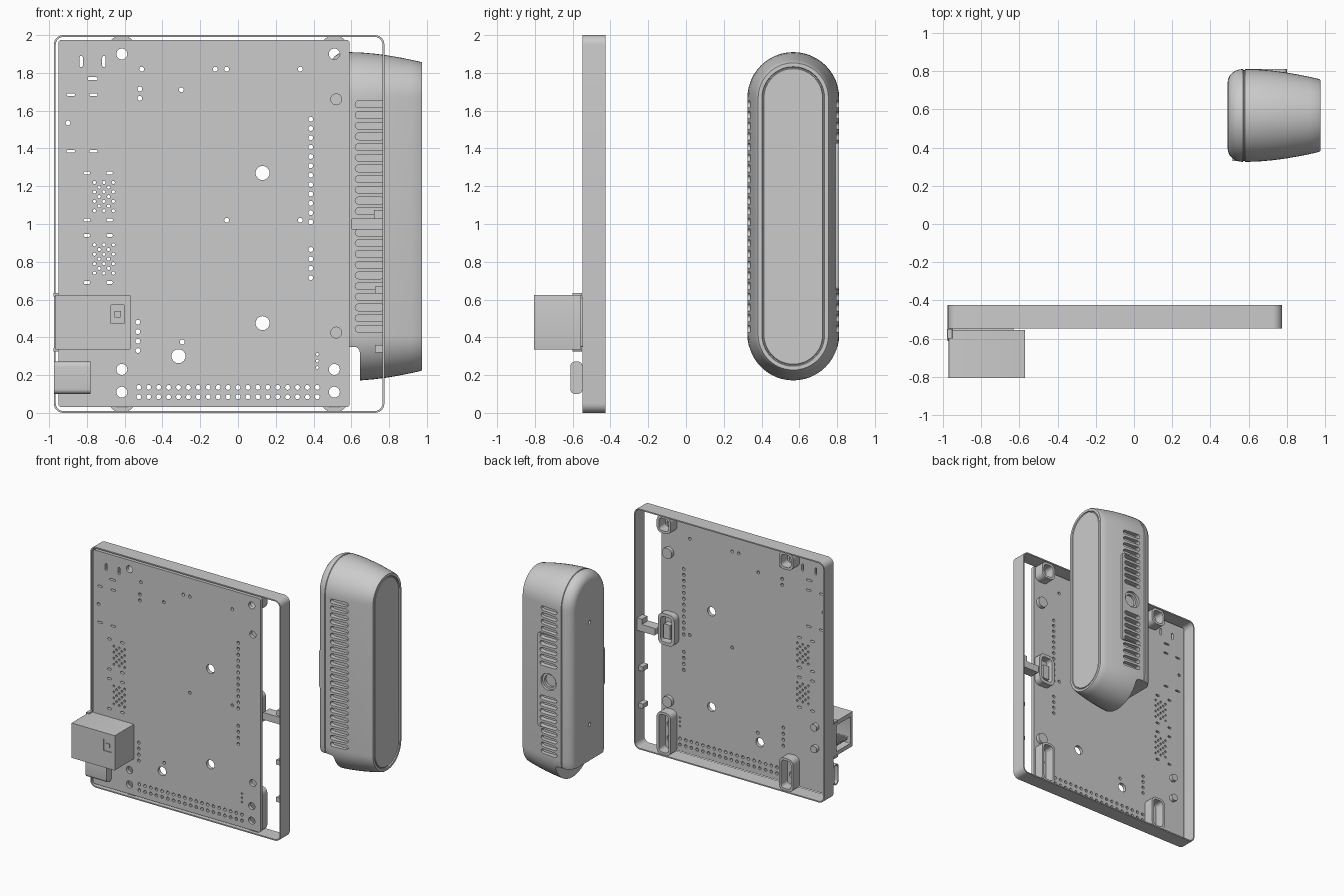
import bpy, bmesh
from math import sin, cos, pi, radians

if "Cube" in bpy.data.objects:
    bpy.data.objects.remove(bpy.data.objects["Cube"])


def rr(cx, cy, w, h, r, n=6):
    """Rounded rectangle outline (also circles and capsules)."""
    pts = []
    for i, (sx, sy) in enumerate([(1, 1), (-1, 1), (-1, -1), (1, -1)]):
        for k in range(n + 1):
            a = (i + k / n) * pi / 2
            p = (cx + sx * (w / 2 - r) + r * cos(a), cy + sy * (h / 2 - r) + r * sin(a))
            if not any(abs(p[0] - q[0]) + abs(p[1] - q[1]) < 1e-5 for q in pts):
                pts.append(p)
    return pts


def circ(cx, cy, r, n=4):
    return rr(cx, cy, 2 * r, 2 * r, r, n)


def slot(cx, cy, w, h):
    return rr(cx, cy, w, h, min(w, h) / 2, 4)


def span(a0, a1, b0, b1, r=0.004, n=4):
    return rr((a0 + a1) / 2, (b0 + b1) / 2, a1 - a0, b1 - b0, r, n)


def loft(bm, rings):
    vs = [[bm.verts.new(p) for p in ring] for ring in rings]
    m = len(vs[0])
    for a, b in zip(vs, vs[1:]):
        for i in range(m):
            bm.faces.new((a[i], a[(i + 1) % m], b[(i + 1) % m], b[i]))
    bm.faces.new(vs[0])
    bm.faces.new(vs[-1])


def finish(name, bm):
    bmesh.ops.recalc_face_normals(bm, faces=bm.faces)
    me = bpy.data.meshes.new(name)
    bm.to_mesh(me)
    bm.free()
    ob = bpy.data.objects.new(name, me)
    bpy.context.collection.objects.link(ob)
    return ob


def prisms(name, shapes, t0, t1, axis='y'):
    """Extrude outlines: (x, z) along y, or (y, z) along x."""
    bm = bmesh.new()
    for s in shapes:
        put = (lambda a, b, t: (a, t, b)) if axis == 'y' else (lambda a, b, t: (t, a, b))
        loft(bm, [[put(a, b, t) for a, b in s] for t in (t0, t1)])
    return finish(name, bm)


def cut(ob, cutter, keep=False):
    cutter.hide_render = True
    mod = ob.modifiers.new("cut", 'BOOLEAN')
    mod.operation, mod.solver, mod.object = 'DIFFERENCE', 'EXACT', cutter
    bpy.context.view_layer.objects.active = ob
    bpy.ops.object.modifier_apply(modifier=mod.name)
    if not keep:
        bpy.data.objects.remove(cutter)


# Thin-walled tray frame
FRONT, BACK = -0.548, -0.425
frame = prisms("tray_frame", [span(-.975, .775, 0, 2, .05, 6)], FRONT, BACK)
cut(frame, prisms("cutter", [span(-.965, .765, .01, 1.99, .04, 6)], -.7, -.3))

# Circuit board with its holes and slots
board = prisms("circuit_board", [span(-.95, .59, .03, 1.975, .015)], FRONT, -.52)
holes = [circ(x, z, .037, 6) for x, z in [(.13, 1.27), (.13, .475), (-.315, .3)]]
holes += [circ(x, z, .029, 5) for x in (-.615, .51) for z in (1.9, .23, .11)]
holes += [circ(.52, z, .029, 5) for z in (1.66, .425)]
small = [(-.51, 1.82), (-.12, 1.82), (-.06, 1.82), (.33, 1.82), (-.3, 1.71), (-.52, 1.715),
         (-.52, 1.665), (-.06, 1.02), (.33, 1.02), (-.295, .375), (-.9, 1.535)]
small += [(-.53, .33 + .05 * i) for i in range(4)]
small += [(.385, 1.555 - .0495 * i) for i in range(12)]
small += [(.385, .865 - .05 * i) for i in range(4)]
small += [(-.525 + .0525 * i, z) for i in range(19) for z in (.135, .085)]
holes += [circ(x, z, .013, 3) for x, z in small]
for z0 in (1.07, .74):
    for i, x in enumerate((-.76, -.735, -.71, -.685, -.66)):
        holes += [circ(x, z0 + .05 * k + .025 * (i % 2), .009, 2) for k in range(4 - i % 2)]
holes += [circ(.42, z, .008, 2) for z in (.31, .275, .24)]
holes += [slot(x, 1.86, .018, .06) for x in (-.83, -.71)]
holes += [slot(-.77, 1.77, .055, .014)]
holes += [slot(x, z, .035, .016) for x in (-.8, -.68) for z in (1.27, 1.02, .94, .69)]
holes += [slot(x, z, .045, .014) for x in (-.885, -.765) for z in (1.685, 1.385)]
cut(board, prisms("cutter", holes, -.7, -.4))


# Guides behind the board, hollow so the mounting holes stay open
def guide(name, x0, x1, z0, z1, y1=-.435, wall=.02):
    ob = prisms(name, [span(x0, x1, z0, z1, .045, 5)], -.52, y1)
    cut(ob, prisms("cutter", [span(x0 + wall, x1 - wall, z0 + wall, z1 - wall, .028, 5)], -.6, -.3))


guide("bottom_left_guide", -.68, -.55, .008, .28)
guide("top_left_guide", -.68, -.55, 1.85, 1.992)
guide("bottom_right_guide", .445, .575, .008, .36)
guide("top_right_guide", .445, .575, 1.85, 1.992)
guide("latch_bracket", .43, .58, .91, 1.17, -.46, .025)
prisms("latch_post", [span(.475, .535, .96, 1.08)], -.52, -.47)
for i, z in enumerate((1.66, .425)):
    prisms(f"screw_boss_{i + 1}", [circ(.52, z, .045)], -.52, -.49)

# Clips on the right wall
prisms("wall_latch", [span(.6, .768, .97, 1.03, .008)], -.535, -.45)
prisms("wall_latch_rib", [span(.72, .768, 1.03, 1.075)], -.52, -.45)
for i, z in enumerate((.65, .34)):
    prisms(f"wall_clip_{i + 1}", [span(.725, .768, z - .02, z + .02)], -.535, -.47)

# Network socket, open to the left
jack = prisms("network_socket", [span(-.97, -.57, .335, .625)], -.805, -.555)
cut(jack, prisms("cutter", [span(-.775, -.595, .37, .59)], -1.2, -.66, 'x'))
cut(jack, prisms("cutter", [span(-.675, -.6, .475, .57)], -.9, -.797))
prisms("network_socket_light", [span(-.655, -.62, .505, .54)], -.805, -.79)
prisms("network_socket_foot", [span(-.96, -.63, .35, .61)], -.56, -.54)
prisms("network_socket_rim", [span(-.978, -.95, .325, .345), span(-.978, -.95, .615, .635)], -.6, -.55)
prisms("socket_contacts", [span(-.78 + .02 * i, -.77 + .02 * i, .40, .42, .002) for i in range(8)],
       -.95, -.65, 'x')
prisms("socket_pins", [circ(-.83, z, .03) for z in (.57, .39)], -.53, -.49)

# Small power port, open to the left
port = prisms("power_port", [span(-.612, -.548, .1, .272, .026, 5)], -.975, -.78, 'x')
cut(port, prisms("cutter", [span(-.602, -.558, .11, .262, .02, 5)], -1.1, -.82, 'x'))
prisms("power_port_tongue", [span(-.586, -.574, .135, .237)], -.95, -.81, 'x')


# Pod body: capsule sections lofted along x
def section(x, inset):
    r = .243 - inset
    return [(x, a, b) for a, b in rr(.568, 1.04, 2 * r, 2 * (.87 - inset), r, 12)]


profile = [(.49 + .08 * (1 - cos(k * pi / 12)), .07 * (1 - sin(k * pi / 12))) for k in range(7)]
profile += [(.573, .005), (.579, .005), (.582, 0), (.65, .002), (.72, .008), (.79, .017),
            (.86, .029), (.92, .041), (.968, .052), (.975, .057), (.975, .077), (.966, .08),
            (.966, .085), (.972, .088)]
bm = bmesh.new()
loft(bm, [section(x, i) for x, i in profile])
pod = finish("pod_body", bm)

# Raised pad on the pod's back and grip on its front edge
pad = prisms("pod_back_pad", [span(.6, .80, .65, 1.43, .02)], .74, .811)
prisms("pod_grip", [span(.515, .61, .87, 1.21, .03)], .331, .42)

# Pod cuts: cable notch, vents on both sides, round socket, screw holes
cut(pod, prisms("cutter", [span(.3, .645, -.1, .35, .03)], .2, .95))
vents = [.445 + i * .0566 for i in range(22)]
cut(pod, prisms("cutter", [slot(.698, z, .155, .036) for z in vents], .25, .362))
back = [slot(.698, z, .155, .036) for z in vents if abs(z - 1.04) > .11]
back += [circ(.698, 1.04, .07, 8)]
back_cutter = prisms("cutter", back, .77, .95)
cut(pad, back_cutter, keep=True)
cut(pod, back_cutter)
cut(pod, prisms("cutter", [circ(.568, z, .014) for z in (1.5, .65)], .4, .52, 'x'))
ring = prisms("pod_socket_ring", [circ(.698, 1.04, .069, 8)], .765, .79)
cut(ring, prisms("cutter", [circ(.698, 1.04, .05, 8)], .7, .9))

# Smooth shading with sharp edges kept
for ob in list(bpy.context.scene.objects):
    bpy.ops.object.select_all(action='DESELECT')
    ob.select_set(True)
    bpy.context.view_layer.objects.active = ob
    bpy.ops.object.shade_smooth_by_angle(angle=radians(30))
